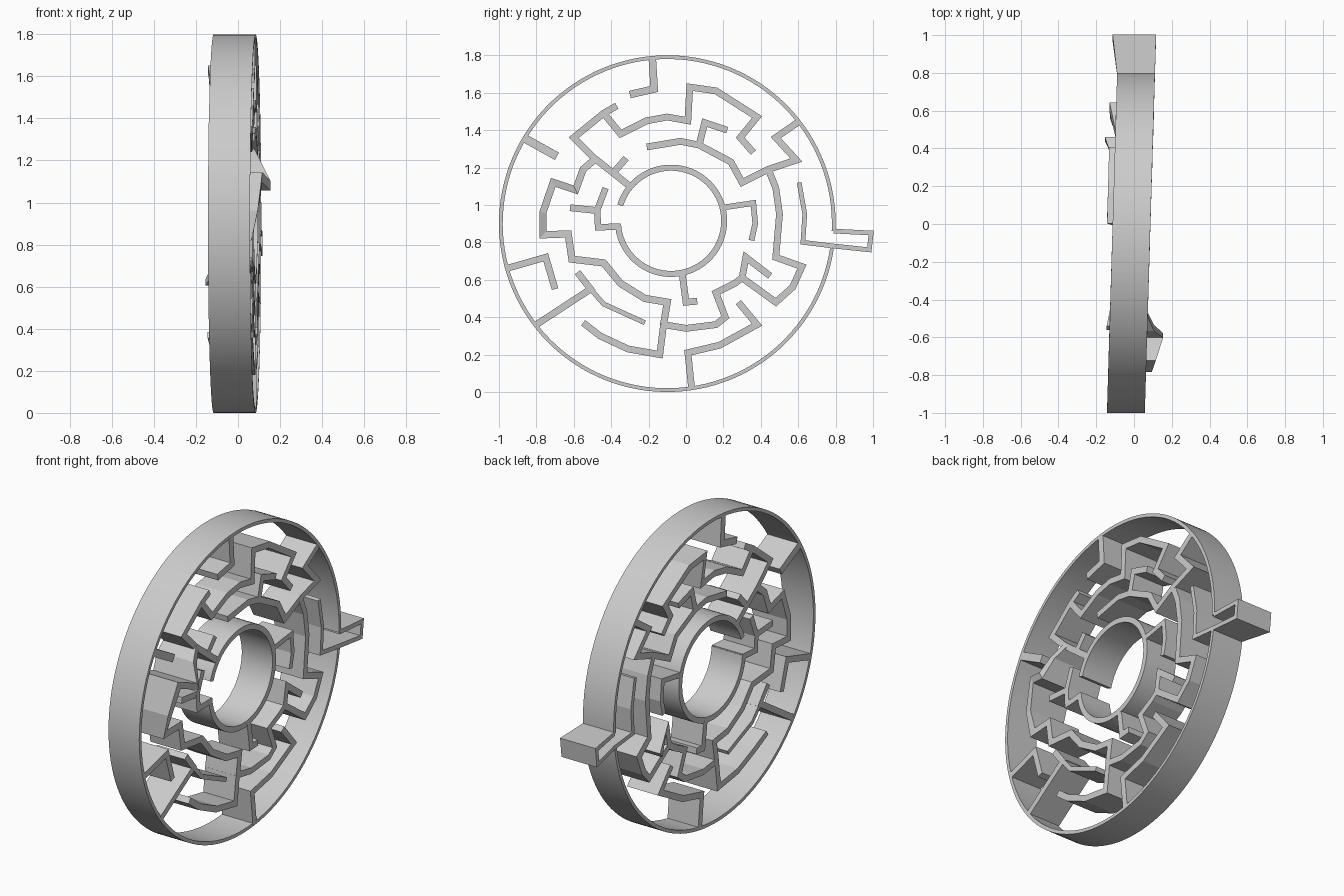
import bpy, bmesh, math
from mathutils import Vector

HALF = 0.10  # half depth of every wall along x


def wall(name, pts, width=0.036, smooth=False):
    """Mitred wall along (y, z, front_extra, back_extra) points, extruded along x."""
    pts = [tuple(p) + (0,) * (4 - len(p)) for p in pts]
    path = [Vector(p[:2]) for p in pts]
    n = len(path)
    bm = bmesh.new()
    rows = []
    for i, p in enumerate(path):
        a = (path[i] - path[i - 1]).normalized() if i else None
        b = (path[i + 1] - path[i]).normalized() if i < n - 1 else None
        a, b = a or b, b or a
        na, nb = Vector((-a.y, a.x)), Vector((-b.y, b.x))
        m = (na + nb).normalized()
        off = m * (width / 2 / max(m.dot(na), 0.4))
        cx = 0.03 * (p.x + 0.1) - 0.016          # slight lean of the whole disc
        f, k = cx + HALF + pts[i][2], cx - HALF + pts[i][3]
        l, r = p + off, p - off
        rows.append([bm.verts.new(c) for c in
                     ((f, *l), (f, *r), (k, *r), (k, *l))])
    for q, s in zip(rows, rows[1:]):
        for j in range(4):
            bm.faces.new((q[j], q[(j + 1) % 4], s[(j + 1) % 4], s[j]))
    bm.faces.new(rows[0])
    bm.faces.new(rows[-1][::-1])
    bmesh.ops.recalc_face_normals(bm, faces=bm.faces)
    me = bpy.data.meshes.new(name)
    bm.to_mesh(me)
    bm.free()
    ob = bpy.data.objects.new(name, me)
    bpy.context.collection.objects.link(ob)
    if smooth:
        bpy.ops.object.select_all(action='DESELECT')
        bpy.context.view_layer.objects.active = ob
        ob.select_set(True)
        bpy.ops.object.shade_smooth_by_angle(angle=math.radians(30))
    return ob


def arc(cy, cz, r, a0, a1, steps):
    out = []
    for i in range(steps + 1):
        a = math.radians(a0 + (a1 - a0) * i / steps)
        out.append((cy + r * math.cos(a), cz + r * math.sin(a)))
    return out


# Round rims, each with a gap
wall("outer_rim", arc(-0.10, 0.90, 0.89, -2.5, 351.5, 120), 0.02, True)
wall("inner_rim", arc(-0.08, 0.915, 0.284, 184, 523, 72), 0.032, True)

# Exit pocket on the rim and its inner tail
wall("exit_pocket", [(0.79, 0.86), (0.99, 0.85, 0, -0.03), (0.98, 0.76, 0, -0.03),
                     (0.79, 0.78), (0.625, 0.80), (0.635, 0.95), (0.605, 1.12)], 0.025)

# Stubs hanging from the outer rim
wall("top_stub", [(-0.18, 1.78), (-0.17, 1.62), (-0.30, 1.59)], 0.04)
wall("left_stub", [(-0.87, 1.36), (-0.69, 1.26)], 0.045)
wall("left_hook", [(-0.96, 0.66), (-0.75, 0.72), (-0.70, 0.55)])
wall("lower_left_spoke", [(-0.80, 0.36), (-0.51, 0.55), (-0.58, 0.64)])
wall("lower_left_arc", [(-0.51, 0.55), (-0.44, 0.47), (-0.22, 0.37)], 0.026)
wall("bottom_hook", [(0.03, 0.02), (0.01, 0.21), (0.18, 0.25), (0.38, 0.36), (0.28, 0.48)])

# Upper maze walls
wall("upper_left_wall", [(-0.37, 1.53), (-0.44, 1.49), (-0.60, 1.36),
                         (-0.49, 1.25), (-0.30, 1.10)])
wall("upper_tick", [(-0.32, 1.25), (-0.39, 1.17)])
wall("upper_wall", [(-0.44, 1.49), (-0.35, 1.38), (-0.21, 1.45), (-0.10, 1.47),
                    (0.01, 1.45), (0.02, 1.63, 0, -0.03), (0.16, 1.61, 0, -0.03),
                    (0.38, 1.47, 0, -0.03), (0.29, 1.36), (0.36, 1.28)])
wall("upper_right_wall", [(-0.21, 1.31), (-0.03, 1.34), (0.07, 1.32), (0.24, 1.23),
                          (0.30, 1.12), (0.44, 1.19), (0.59, 1.24), (0.48, 1.36),
                          (0.61, 1.45)])
wall("upper_right_branch", [(0.07, 1.32), (0.10, 1.44), (0.22, 1.40)])

# Right and lower maze walls
wall("right_wall", [(0.44, 1.19), (0.48, 1.09), (0.50, 0.95), (0.48, 0.72),
                    (0.62, 0.67, 0, -0.035), (0.57, 0.56, 0, -0.03), (0.48, 0.48),
                    (0.30, 0.61), (0.26, 0.58), (0.16, 0.53), (0.21, 0.40),
                    (0.16, 0.36), (0.00, 0.34), (-0.12, 0.36)])
wall("right_branch", [(0.30, 0.61), (0.32, 0.72), (0.45, 0.62, 0, -0.055)])
wall("lower_arc", [(-0.12, 0.36), (-0.14, 0.20), (-0.31, 0.23), (-0.46, 0.30),
                   (-0.55, 0.37, 0, -0.015)])

# Left maze wall with the raised wedge
wall("left_wall", [(-0.12, 0.36), (-0.10, 0.48), (-0.22, 0.50), (-0.35, 0.58),
                   (-0.44, 0.69), (-0.61, 0.71), (-0.63, 0.845), (-0.765, 0.84),
                   (-0.765, 0.96, 0.03, 0), (-0.71, 1.12, 0.05, 0),
                   (-0.59, 1.08, 0.085, 0), (-0.55, 1.19, 0.035, 0), (-0.48, 1.25)], 0.038)

# Short walls around the inner rim
wall("inner_bottom_hook", [(-0.02, 0.63), (0.00, 0.48), (0.06, 0.485)])
wall("inner_right_hook", [(0.19, 0.985), (0.36, 1.01), (0.37, 0.90), (0.35, 0.81)], 0.03)
wall("inner_left_hook", [(-0.35, 0.885), (-0.47, 0.88), (-0.475, 0.97), (-0.43, 1.09)], 0.034)
wall("inner_left_branch", [(-0.475, 0.97), (-0.62, 0.985)])
